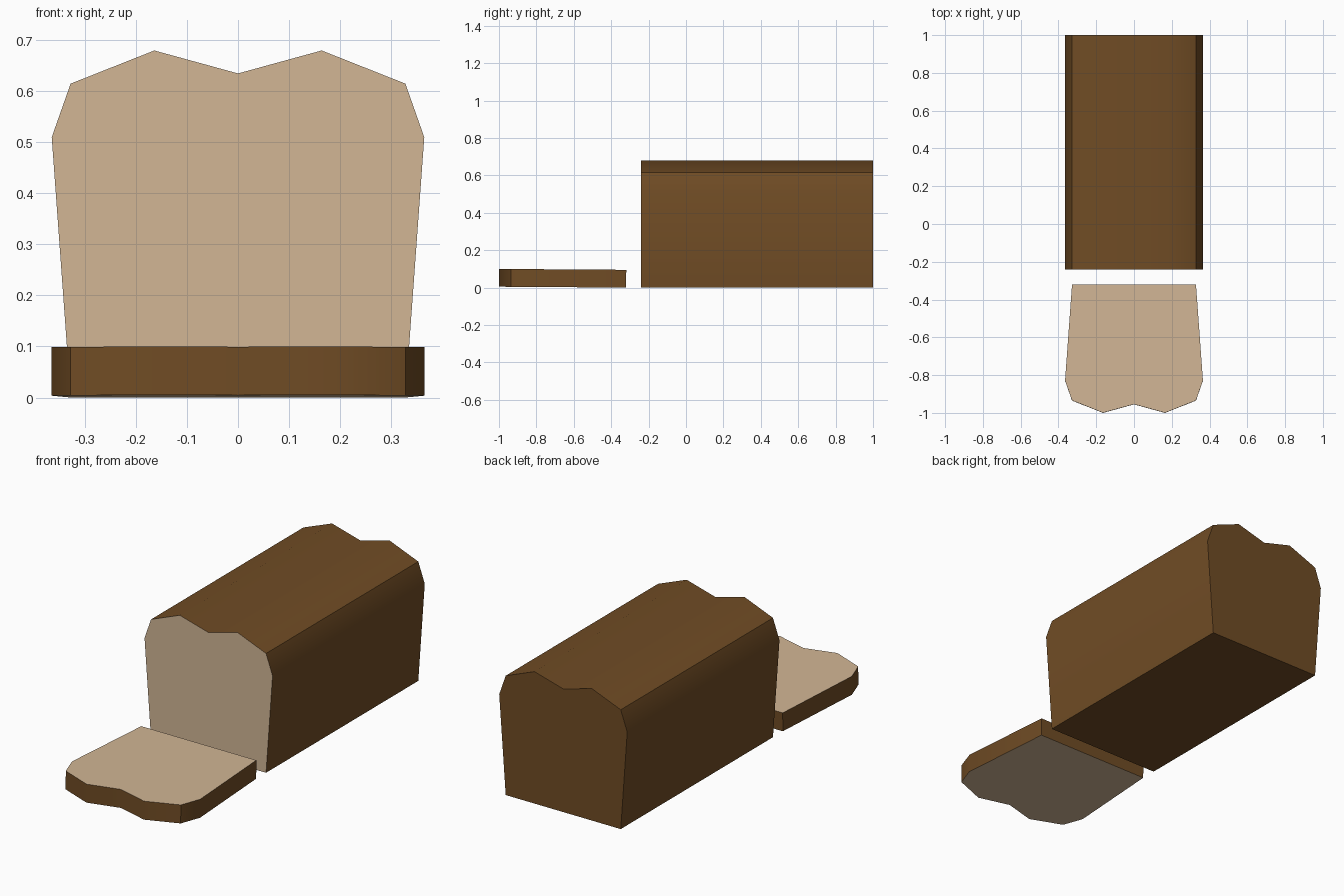
import bpy, bmesh, math
from mathutils import Matrix, Vector

if "Cube" in bpy.data.objects:
    bpy.data.objects.remove(bpy.data.objects["Cube"])


def material(name, rgb):
    m = bpy.data.materials.new(name)
    m.diffuse_color = (*rgb, 1)
    m.use_nodes = True
    m.node_tree.nodes["Principled BSDF"].inputs["Base Color"].default_value = m.diffuse_color
    return m


crust = material("crust brown", (0.162, 0.072, 0.018))
crumb = material("crumb cream", (0.645, 0.468, 0.301))

# Bread cross-section: right half, mirrored around the centre dip
half = [(0.328, 0), (0.365, 0.51), (0.328, 0.615), (0.164, 0.68)]
profile = half + [(0, 0.635)] + [(-x, z) for x, z in reversed(half)]


def bread(name, y0, y1, crumb_ends, matrix=Matrix()):
    """Extrude the profile from y0 to y1; crumb_ends lists which ends are cut."""
    bm = bmesh.new()
    front = [bm.verts.new((x, y0, z)) for x, z in profile]
    back = [bm.verts.new((x, y1, z)) for x, z in profile]
    n = len(profile)
    for i in range(n):
        j = (i + 1) % n
        bm.faces.new((front[i], front[j], back[j], back[i]))
    caps = {"front": bm.faces.new(front), "back": bm.faces.new(back[::-1])}
    for end in crumb_ends:
        caps[end].material_index = 1
    bmesh.ops.recalc_face_normals(bm, faces=bm.faces)
    bm.transform(matrix)
    mesh = bpy.data.meshes.new(name)
    bm.to_mesh(mesh)
    bm.free()
    mesh.materials.append(crust)
    mesh.materials.append(crumb)
    obj = bpy.data.objects.new(name, mesh)
    bpy.context.collection.objects.link(obj)
    bpy.context.view_layer.objects.active = obj
    obj.select_set(True)
    bpy.ops.object.shade_smooth_by_angle(angle=math.radians(40))
    obj.select_set(False)
    return obj


# Loaf with its cut end facing front
bread("loaf", -0.24, 1.0, ["front"])

# Slice lying flat in front, top of the bread pointing forwards, tilted slightly
lay = Matrix.Translation(Vector((0, -0.32, 0))) @ Matrix.Rotation(math.radians(89.6), 4, "X")
bread("slice", -0.095, 0, ["front", "back"], lay)
# Lift the slice so that its lowest edge rests on the ground
s = bpy.data.objects["slice"]
s.data.transform(Matrix.Translation((0, 0, -min(v.co.z for v in s.data.vertices))))
# Keep the slice's front edge at y = -1
s.data.transform(Matrix.Translation((0, -1 - min(v.co.y for v in s.data.vertices), 0)))
